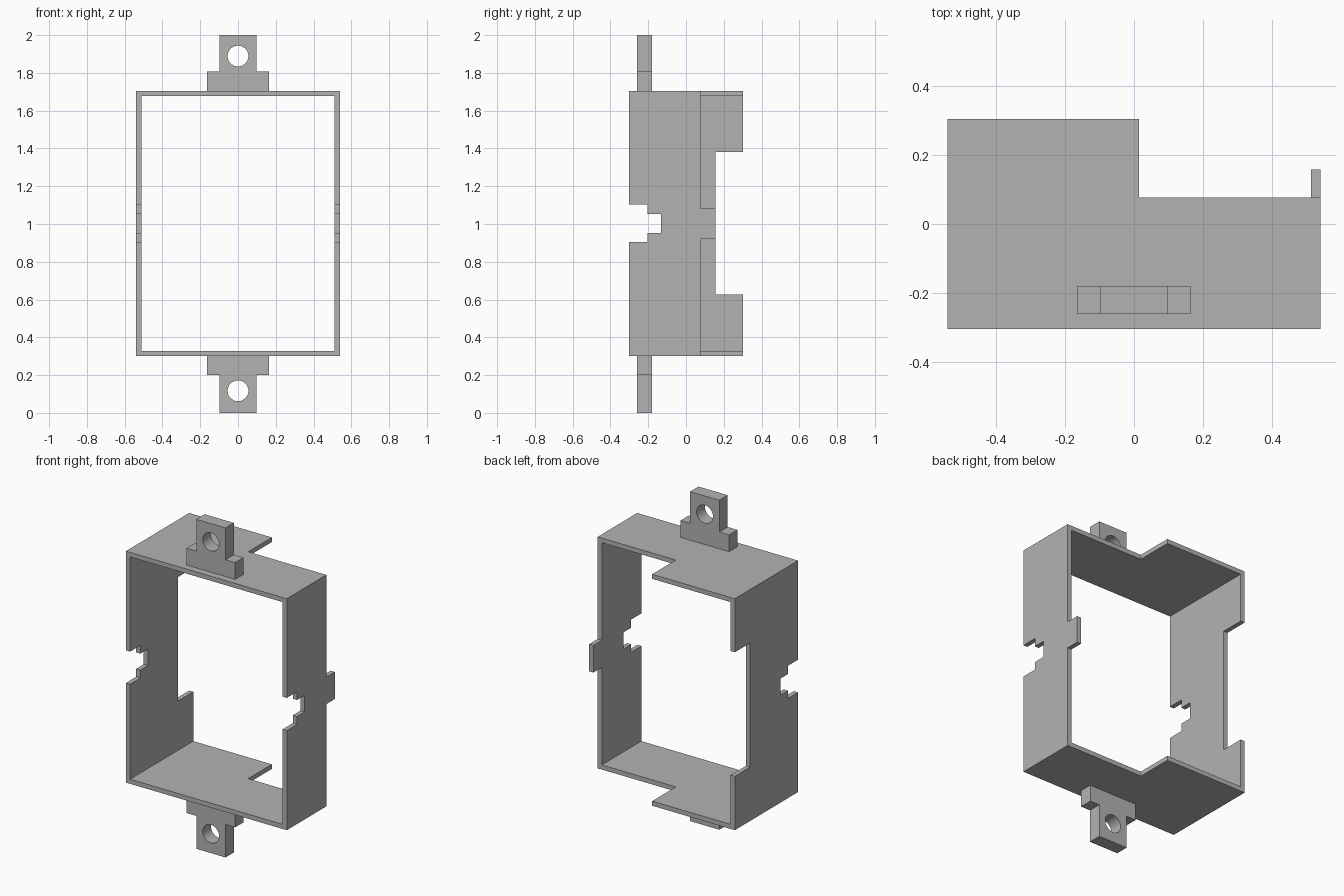
import bpy
import bmesh
from mathutils import Vector

cube = bpy.data.objects.get("Cube")
if cube:
    bpy.data.objects.remove(cube, do_unlink=True)

# Single grey finish
grey = bpy.data.materials.new("plain grey")
grey.use_nodes = True
colour = (0.45, 0.45, 0.45, 1)
grey.diffuse_color = colour
grey.node_tree.nodes["Principled BSDF"].inputs["Base Color"].default_value = colour


def add_object(name, bm):
    bmesh.ops.recalc_face_normals(bm, faces=bm.faces)
    mesh = bpy.data.meshes.new(name)
    bm.to_mesh(mesh)
    bm.free()
    mesh.materials.append(grey)
    obj = bpy.data.objects.new(name, mesh)
    bpy.context.collection.objects.link(obj)
    return obj


def prism(name, points, depth):
    """Extrude a closed outline along a vector."""
    bm = bmesh.new()
    face = bm.faces.new([bm.verts.new(p) for p in points])
    new = bmesh.ops.extrude_face_region(bm, geom=[face])["geom"]
    verts = [v for v in new if isinstance(v, bmesh.types.BMVert)]
    bmesh.ops.translate(bm, verts=verts, vec=Vector(depth))
    return add_object(name, bm)


def box(name, x0, x1, y0, y1, z0, z1):
    outline = [(x0, y0, z0), (x1, y0, z0), (x1, y0, z1), (x0, y0, z1)]
    return prism(name, outline, (0, y1 - y0, 0))


def carve(obj, cutters):
    """Subtract each cutter, bake the result and drop the cutters."""
    for cutter in cutters:
        cutter.hide_render = True
        mod = obj.modifiers.new("cut", "BOOLEAN")
        mod.operation = "DIFFERENCE"
        mod.solver = "EXACT"
        mod.object = cutter
    graph = bpy.context.evaluated_depsgraph_get()
    baked = bpy.data.meshes.new_from_object(obj.evaluated_get(graph))
    obj.modifiers.clear()
    obj.data = baked
    for cutter in cutters:
        bpy.data.objects.remove(cutter, do_unlink=True)


W, FRONT, BACK = 0.54, -0.303, 0.303
BOTTOM, TOP, WALL = 0.3, 1.705, 0.028
STEP_Y, TAB_Y = 0.076, 0.157

# Rectangular frame, stepped in depth, with a tab on the shallow left wall
outline = [(-W, FRONT), (W, FRONT), (W, TAB_Y), (W - WALL - 0.003, TAB_Y),
           (W - WALL - 0.003, STEP_Y), (0.015, STEP_Y), (0.015, BACK), (-W, BACK)]
frame = prism("frame", [(x, y, BOTTOM) for x, y in outline], (0, 0, TOP - BOTTOM))
carve(frame, [
    box("opening", -W + WALL, W - WALL, -1, 1, BOTTOM + WALL, TOP - WALL),
    box("tab_below", 0.4, 1, STEP_Y, 1, 0, 0.92),
    box("tab_above", 0.4, 1, STEP_Y, 1, 1.085, 2),
    box("right_wall_recess", -1, -0.4, TAB_Y, 1, 0.627, 1.38),
    box("wide_notch", -1, 1, -1, -0.205, 0.905, 1.103),
    box("deep_notch", -1, 1, -1, -0.133, 0.953, 1.053),
])


# Stepped mounting lugs with a round screw hole
def lug(name, base, shoulder, tip, hole):
    half = [(0.163, base), (0.163, shoulder), (0.098, shoulder), (0.098, tip)]
    points = half + [(-x, z) for x, z in reversed(half)]
    obj = prism(name, [(x, -0.26, z) for x, z in points], (0, 0.08, 0))
    bpy.ops.mesh.primitive_cylinder_add(vertices=48, radius=0.055, depth=0.4,
                                        location=(0, -0.22, hole),
                                        rotation=(1.570796, 0, 0))
    carve(obj, [bpy.context.object])
    bpy.ops.object.select_all(action="DESELECT")
    obj.select_set(True)
    bpy.context.view_layer.objects.active = obj
    bpy.ops.object.shade_smooth_by_angle(angle=0.5)


lug("upper_lug", TOP, 1.807, 2.0, 1.889)
lug("lower_lug", BOTTOM, 0.2, 0.0, 0.117)
